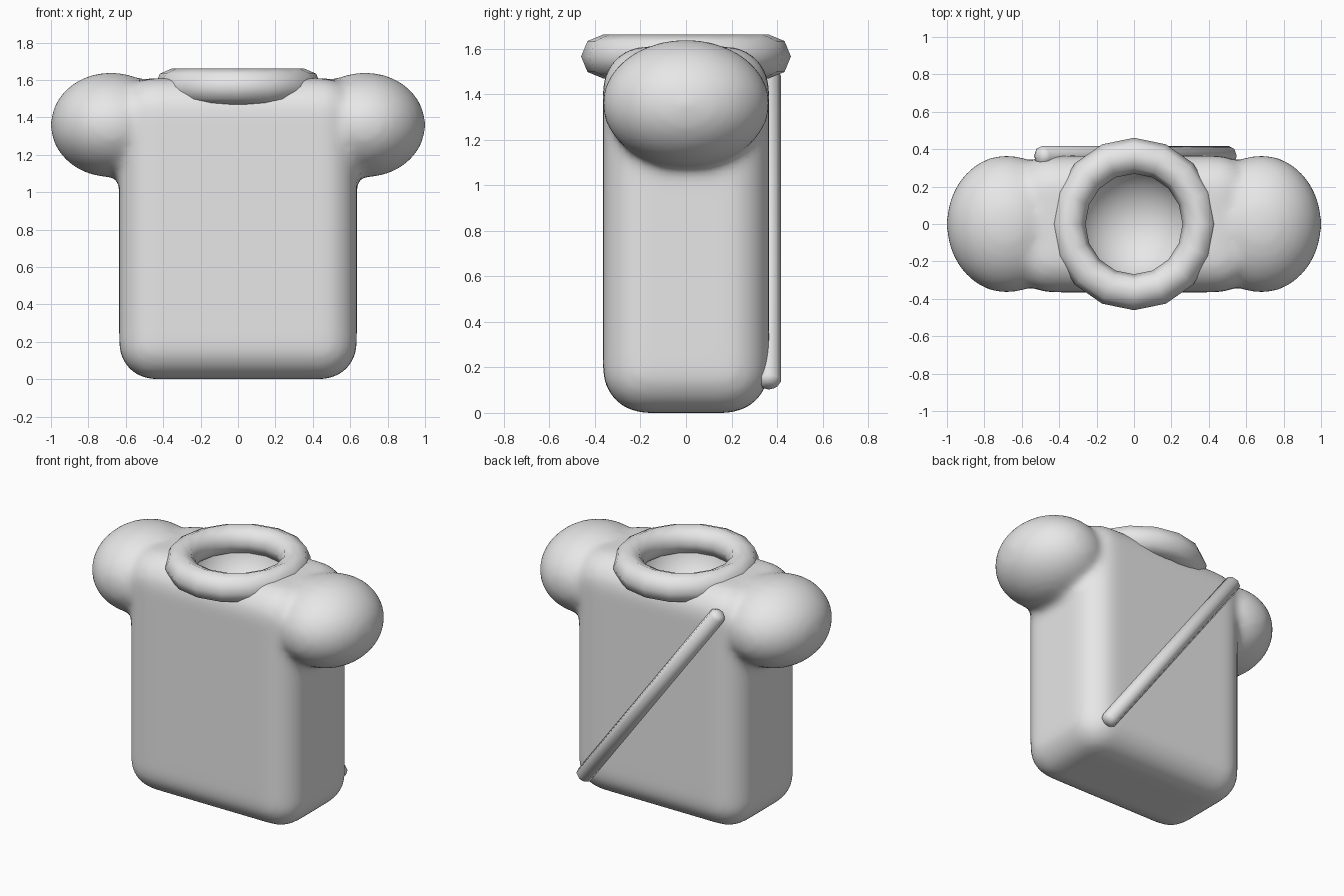
import bpy, bmesh, math
from mathutils import Matrix, Vector

if "Cube" in bpy.data.objects:
    bpy.data.objects.remove(bpy.data.objects["Cube"])

grey = bpy.data.materials.new("plain grey")
grey.diffuse_color = (0.8, 0.8, 0.8, 1)
grey.use_nodes = True
grey.node_tree.nodes["Principled BSDF"].inputs["Base Color"].default_value = grey.diffuse_color


def make(name, bm):
    """Turn a bmesh into a smooth grey object."""
    me = bpy.data.meshes.new(name)
    bmesh.ops.recalc_face_normals(bm, faces=bm.faces)
    bm.to_mesh(me)
    bm.free()
    me.materials.append(grey)
    ob = bpy.data.objects.new(name, me)
    bpy.context.collection.objects.link(ob)
    bpy.ops.object.select_all(action='DESELECT')
    bpy.context.view_layer.objects.active = ob
    ob.select_set(True)
    bpy.ops.object.shade_smooth()
    return ob


def apply(ob, kind, **settings):
    """Add a modifier and apply it."""
    bpy.context.view_layer.objects.active = ob
    mod = ob.modifiers.new(kind, kind)
    for key, value in settings.items():
        setattr(mod, key, value)
    bpy.ops.object.modifier_apply(modifier=mod.name)


def ellipsoid(bm, centre, radii, u=48, v=32):
    m = Matrix.Translation(centre) @ Matrix.Diagonal((*radii, 1))
    bmesh.ops.create_uvsphere(bm, u_segments=u, v_segments=v, radius=1, matrix=m)


# Torso: rounded box with a bulging shoulder on each side, blended together
bm = bmesh.new()
bmesh.ops.create_cube(bm, size=1, matrix=Matrix.Translation((0, 0, 0.805))
                      @ Matrix.Diagonal((1.27, 0.73, 1.61, 1)))
bmesh.ops.bevel(bm, geom=bm.edges[:], offset=0.19, segments=8, profile=0.5,
                affect='EDGES', clamp_overlap=True)
for side in (-1, 1):
    ellipsoid(bm, (side * 0.68, 0, 1.36), (0.322, 0.368, 0.28))
torso = make("torso", bm)
apply(torso, 'REMESH', mode='VOXEL', voxel_size=0.025, use_smooth_shade=True)
apply(torso, 'SMOOTH', factor=0.5, iterations=12)

# Neck hollow cut into the top of the torso
bm = bmesh.new()
ellipsoid(bm, (0, 0, 1.58), (0.31, 0.31, 0.3))
cutter = make("neck_cutter", bm)
cutter.hide_render = True
apply(torso, 'BOOLEAN', operation='DIFFERENCE', object=cutter, solver='EXACT')
bpy.data.objects.remove(cutter)

# Collar: coarse eight-sided ring
bm = bmesh.new()
N, M = 16, 8
ring = [[bm.verts.new((
    (0.365 + 0.096 * math.cos(b)) * math.cos(a) * 0.965,
    (0.365 + 0.096 * math.cos(b)) * math.sin(a),
    1.566 + 0.096 * math.sin(b)))
    for b in (math.tau * j / M for j in range(M))]
    for a in (math.tau * i / N for i in range(N))]
for i in range(N):
    for j in range(M):
        k, l = (i + 1) % N, (j + 1) % M
        bm.faces.new((ring[i][j], ring[k][j], ring[k][l], ring[i][l]))
make("collar", bm)

# Diagonal rod across the back, with chamfered ends
top, low = Vector((-0.49, 0.364, 1.48)), Vector((0.505, 0.364, 0.14))
axis = top - low
bm = bmesh.new()
bmesh.ops.create_cone(bm, cap_ends=True, segments=8, radius1=0.053, radius2=0.053,
                      depth=axis.length + 0.05)
rim = [e for e in bm.edges if abs(e.verts[0].co.z - e.verts[1].co.z) < 1e-4]
bmesh.ops.bevel(bm, geom=rim, offset=0.022, segments=1, affect='EDGES')
bm.transform(Matrix.Translation((top + low) / 2)
             @ axis.to_track_quat('Z', 'Y').to_matrix().to_4x4())
make("back_rod", bm)
bpy.ops.object.shade_smooth_by_angle(angle=math.radians(50))
